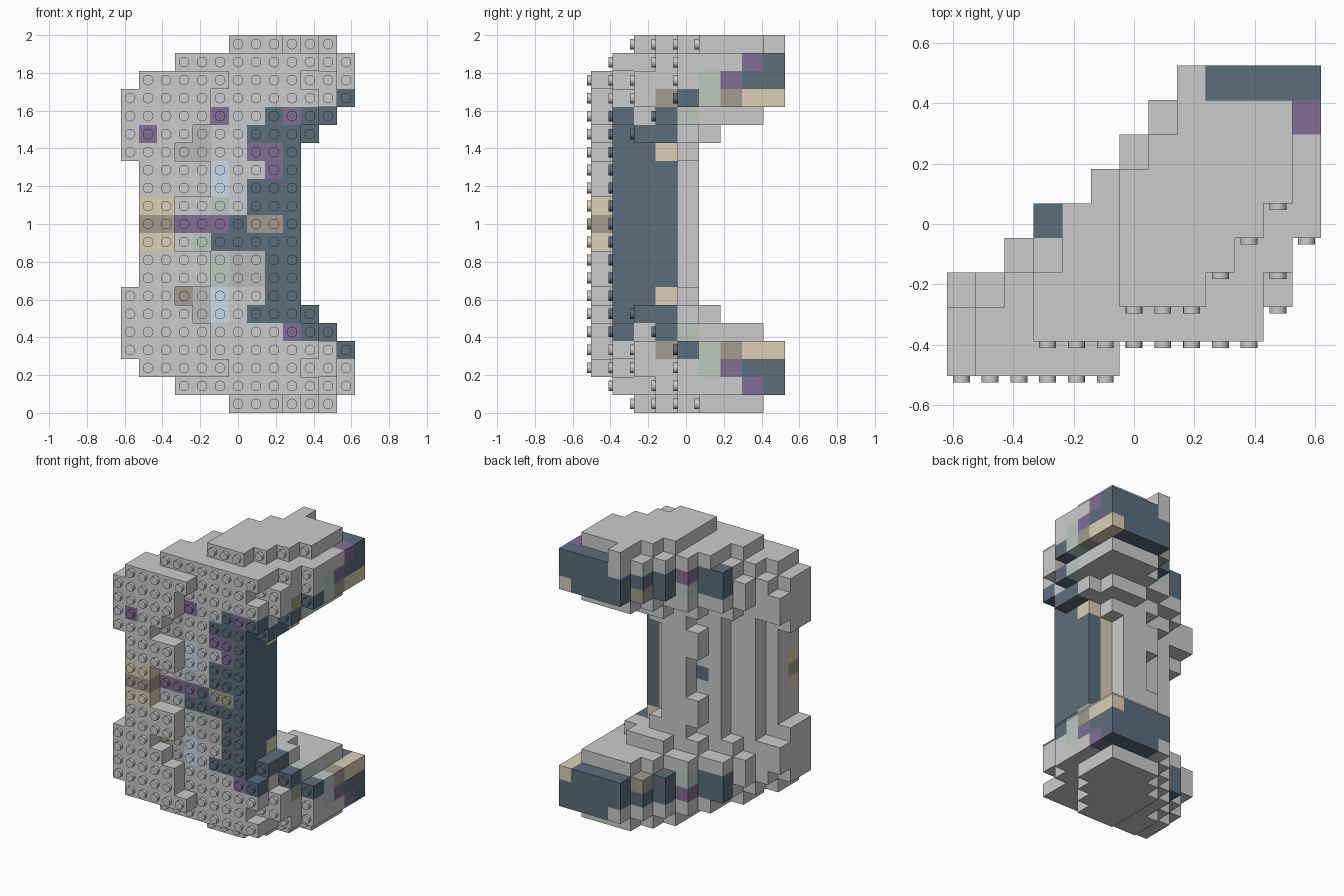
import bpy, bmesh, math
from mathutils import Matrix, Vector

if "Cube" in bpy.data.objects:
    bpy.data.objects.remove(bpy.data.objects["Cube"])

S = 2 / 21            # stud pitch (x and z)
H = 1.0283 / 9        # brick height, stacked along y
STUD = 0.022
X0, Y0 = -6.5 * S, -0.503

# Front and back brick layer of every column, top row down to the middle row
FRONT = ["......222345.", "...1111111134", ".000001111224", "0000011111124",
         "000001111113.", "00001111112..", "0001111111...", ".000011111...",
         ".000011111...", ".001111111...", ".001111111..."]
BACK = ["......568777.", "...2456788888", ".124456788888", "1234456788888",
        "223445567777.", "22233445554..", "1122334443...", ".122344433...",
        ".122344433...", ".122334433...", ".122334433..."]

# Front colours: d dark, p purple, t tan, k khaki, s sage, b blue, g mid grey
PAINT = {3: "............d", 4: ".....p..dpdd.", 5: ".p..g..dddd..", 6: "...gg..ppd...",
         7: ".....b..pd...", 8: ".....b.ddd...", 9: ".tt..s.ddd...", 10: ".kkpppdkkd...",
         11: ".tt.sddddd...", 12: ".....sggdd...", 13: ".....sggdd...", 14: "...kgb..dd...",
         15: "....gb.dddd..", 16: ".........pdd.", 17: "............d"}

PARTS = {".": ("grey_bricks", None),
         "d": ("dark_bricks", (.105, .156, .198, 1)),
         "p": ("purple_bricks", (.22, .156, .30, 1)),
         "t": ("tan_bricks", (.72, .63, .46, 1)),
         "k": ("khaki_bricks", (.36, .34, .27, 1)),
         "s": ("sage_bricks", (.50, .58, .53, 1)),
         "b": ("blue_bricks", (.58, .72, .84, 1)),
         "g": ("mid_grey_bricks", (.5, .5, .5, 1))}


def span(r, c):
    """First and last brick layer at a row and column, or None."""
    if not (0 <= r <= 20 and 0 <= c <= 12):
        return None
    m = min(r, 20 - r)
    if FRONT[m][c] == ".":
        return None
    b = int(BACK[m][c])
    return int(FRONT[m][c]), min(b, 7) if r == 20 else b


def solid(r, c, l):
    s = span(r, c)
    return s is not None and s[0] <= l <= s[1]


# Colours on the right end of each flange row, by layer
SIDE = {1: {7: "p", 8: "d"},
        2: {5: "s", 6: "p", 7: "d", 8: "d"},
        3: {3: "k", 4: "d", 5: "s", 6: "k", 7: "t", 8: "t"},
        4: {3: "d", 4: "s"}, 5: {2: "d", 3: "d"}, 6: {3: "t"}}


def colour(r, c, l):
    m = min(r, 20 - r)
    first, last = span(r, c)
    if l == first and r in PAINT and PAINT[r][c] != ".":
        return PAINT[r][c]
    if not solid(r, c + 1, l) and l in SIDE.get(m, {}):
        return SIDE[m][l]
    if 4 <= m and c == 9 and l <= 3:              # dark inner edge of the wall
        return "d"
    if m >= 7 and c == 8 and l == last:           # tan strip behind it
        return "t"
    if l == last and c >= 3 and m in (2, 3):      # dark band round the back
        return {(2, 5): "p", (3, 5): "s", (3, 7): "k"}.get((m, c), "d")
    if m == 1 and l == 8 and c >= 9:
        return "d"
    if r == 10 and l == last and c == 5:
        return "d"
    if r in (9, 10, 11) and c == 1 and l == 0:
        return "t"
    return "."


# Face corners of a unit brick per outward direction (x, layer, z)
SIDES = {(1, 0, 0): [(1, 0, 0), (1, 1, 0), (1, 1, 1), (1, 0, 1)],
         (-1, 0, 0): [(0, 1, 0), (0, 0, 0), (0, 0, 1), (0, 1, 1)],
         (0, 1, 0): [(1, 1, 0), (0, 1, 0), (0, 1, 1), (1, 1, 1)],
         (0, -1, 0): [(0, 0, 0), (1, 0, 0), (1, 0, 1), (0, 0, 1)],
         (0, 0, 1): [(0, 0, 1), (1, 0, 1), (1, 1, 1), (0, 1, 1)],
         (0, 0, -1): [(0, 1, 0), (1, 1, 0), (1, 0, 0), (0, 0, 0)]}


def add_brick(bm, r, c, l):
    for (dx, dl, dz), corners in SIDES.items():
        if not solid(r - dz, c + dx, l + dl):
            bm.faces.new([bm.verts.new((X0 + (c + x) * S, Y0 + (l + y) * H, (20 - r + z) * S))
                          for x, y, z in corners])


def add_stud(bm, r, c, l):
    pos = Vector((X0 + (c + .5) * S, Y0 + l * H - STUD / 2, (20.5 - r) * S))
    bmesh.ops.create_cone(bm, cap_ends=True, segments=16, radius1=.028, radius2=.028, depth=STUD,
                          matrix=Matrix.Translation(pos) @ Matrix.Rotation(math.pi / 2, 4, 'X'))


# Sort every brick and front stud into its coloured part
meshes = {k: bmesh.new() for k in PARTS}
for r in range(21):
    for c in range(13):
        s = span(r, c)
        if s is None:
            continue
        for l in range(s[0], s[1] + 1):
            add_brick(meshes[colour(r, c, l)], r, c, l)
        add_stud(meshes[colour(r, c, s[0])], r, c, s[0])

for key, (name, rgba) in PARTS.items():
    bm = meshes[key]
    bmesh.ops.remove_doubles(bm, verts=bm.verts, dist=1e-5)
    me = bpy.data.meshes.new(name)
    bm.to_mesh(me)
    bm.free()
    ob = bpy.data.objects.new(name, me)
    bpy.context.collection.objects.link(ob)
    if rgba:
        mat = bpy.data.materials.new(name)
        mat.diffuse_color = rgba
        mat.use_nodes = True
        mat.node_tree.nodes["Principled BSDF"].inputs["Base Color"].default_value = mat.diffuse_color
        me.materials.append(mat)
    bpy.context.view_layer.objects.active = ob
    ob.select_set(True)
    bpy.ops.object.shade_smooth_by_angle(angle=math.radians(30))
    ob.select_set(False)
